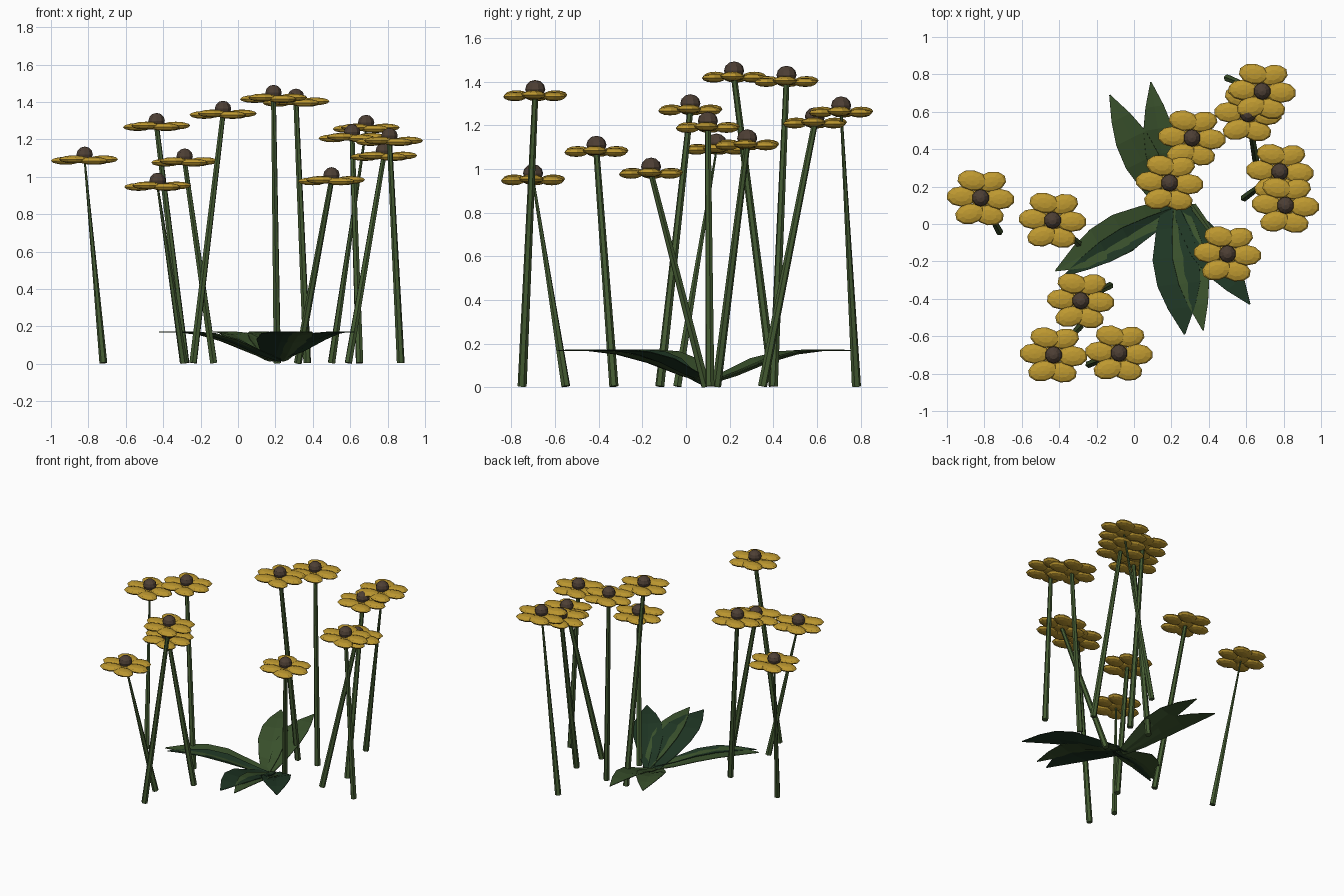
import bpy, bmesh, math
from mathutils import Vector, Matrix

cube = bpy.data.objects.get("Cube")
if cube:
    bpy.data.objects.remove(cube)


def material(name, rgb):
    m = bpy.data.materials.new(name)
    m.use_nodes = True
    m.diffuse_color = (*rgb, 1)
    m.node_tree.nodes["Principled BSDF"].inputs["Base Color"].default_value = (*rgb, 1)
    return m


YELLOW = material("petal yellow", (0.52, 0.32, 0.03))
BROWN = material("centre brown", (0.075, 0.05, 0.035))
STEM = material("stem green", (0.058, 0.105, 0.032))
LEAF = material("leaf green", (0.043, 0.085, 0.026))
DARK = material("dark leaf green", (0.014, 0.038, 0.018))


def finish(name, bm, mats):
    bmesh.ops.recalc_face_normals(bm, faces=bm.faces)
    mesh = bpy.data.meshes.new(name)
    bm.to_mesh(mesh)
    bm.free()
    for m in mats:
        mesh.materials.append(m)
    obj = bpy.data.objects.new(name, mesh)
    bpy.context.collection.objects.link(obj)
    return obj


def ball(bm, place, size):
    bmesh.ops.create_uvsphere(bm, u_segments=10, v_segments=6, radius=1,
                              matrix=place @ Matrix.Diagonal((*size, 1)))


def flower_head(name, pos):
    # six plump petals on a small base, around a domed centre
    bm = bmesh.new()
    for k in range(6):
        a = math.radians(60 * k - 4)
        place = Matrix.Translation((0.102 * math.cos(a), 0.103 * math.sin(a), 0.004 * (-1) ** k))
        ball(bm, place @ Matrix.Rotation(0.22 * math.sin(2 * a), 4, 'Z'), (0.081, 0.055, 0.021))
    ball(bm, Matrix.Translation((0, 0, -0.003)), (0.055, 0.055, 0.014))
    count = len(bm.faces)
    ball(bm, Matrix.Translation((0, 0, 0.03)), (0.046, 0.046, 0.042))
    bm.faces.ensure_lookup_table()
    for f in bm.faces[count:]:
        f.material_index = 1
    finish(name, bm, [YELLOW, BROWN]).location = pos


def stem(name, base, top, top_radius):
    # tapered six-sided stalk, cut square to its own axis
    bm = bmesh.new()
    axis = top - base
    place = Matrix.Translation((base + top) / 2) @ axis.to_track_quat('Z', 'Y').to_matrix().to_4x4()
    bmesh.ops.create_cone(bm, cap_ends=True, segments=6, radius1=0.021, radius2=top_radius,
                          depth=axis.length, matrix=place)
    finish(name, bm, [STEM])


def leaf(name, base, tip, width, mat):
    # creased blade that climbs from the crown, then levels out to a point
    bm = bmesh.new()
    b, t = Vector((*base, 0)), Vector((*tip, 0))
    side = (t - b).normalized().cross(Vector((0, 0, 1)))
    rows = []
    for u, z, w in ((0, 0.02, 0.3), (0.2, 0.065, 0.7), (0.42, 0.125, 1),
                    (0.62, 0.16, 0.92), (0.8, 0.172, 0.58), (1, 0.172, 0.03)):
        mid = b.lerp(t, u)
        half = side * (w * width / 2)
        crease = 0.03 * w * (1 - u)
        rows.append([bm.verts.new(mid + half * s + Vector((0, 0, z + crease * (abs(s) - 0.5))))
                     for s in (-1, 0, 1)])
    for r, q in zip(rows, rows[1:]):
        for k in (0, 1):
            bm.faces.new((r[k], r[k + 1], q[k + 1], q[k]))
    obj = finish(name, bm, [mat])
    solid = obj.modifiers.new("thickness", 'SOLIDIFY')
    solid.thickness = 0.004


# flower: head x, y, z, then stem foot x, y, then stem top radius
flowers = [
    (-0.82, 0.14, 1.09, -0.72, -0.04, 0.005),
    (-0.435, 0.02, 1.27, -0.28, -0.12, 0.014),
    (-0.285, -0.41, 1.08, -0.13, -0.33, 0.014),
    (-0.43, -0.70, 0.95, -0.29, -0.55, 0.006),
    (-0.08, -0.69, 1.335, -0.24, -0.75, 0.014),
    (0.19, 0.22, 1.42, 0.21, 0.40, 0.014),
    (0.31, 0.46, 1.40, 0.37, 0.40, 0.014),
    (0.50, -0.16, 0.98, 0.32, 0.09, 0.014),
    (0.685, 0.71, 1.26, 0.50, 0.78, 0.006),
    (0.61, 0.59, 1.21, 0.65, 0.35, 0.014),
    (0.78, 0.28, 1.11, 0.59, 0.14, 0.014),
    (0.81, 0.10, 1.19, 0.87, 0.11, 0.014),
]
for i, (x, y, z, fx, fy, r) in enumerate(flowers, 1):
    flower_head(f"flower_head_{i}", (x, y, z))
    stem(f"stem_{i}", Vector((fx, fy, 0.005)), Vector((x, y, z)), r)

# rosette of leaves
leaves = [
    ((0.20, 0.10), (-0.42, -0.25), 0.22, LEAF),
    ((0.22, 0.07), (-0.38, -0.28), 0.13, DARK),
    ((0.17, 0.08), (-0.13, 0.69), 0.19, LEAF),
    ((0.19, 0.10), (0.09, 0.76), 0.17, LEAF),
    ((0.19, 0.12), (0.27, -0.59), 0.25, DARK),
    ((0.24, 0.12), (0.37, -0.57), 0.18, LEAF),
    ((0.22, 0.12), (0.62, -0.43), 0.20, DARK),
]
for i, (base, tip, width, mat) in enumerate(leaves, 1):
    leaf(f"leaf_{i}", base, tip, width, mat)
